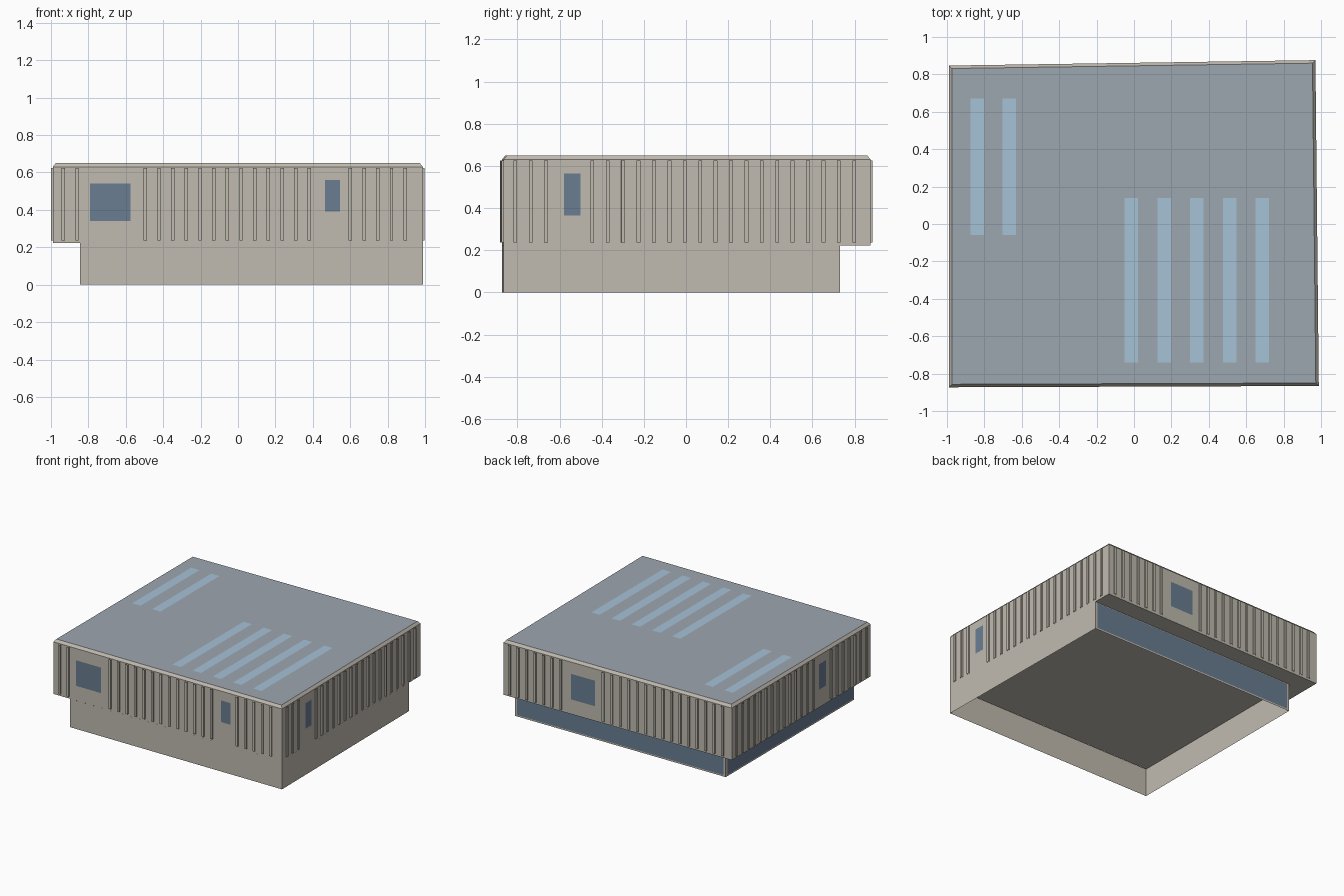
import bpy
import bmesh
from mathutils import Vector

cube = bpy.data.objects.get("Cube")
if cube:
    bpy.data.objects.remove(cube, do_unlink=True)


def material(name, rgb):
    mat = bpy.data.materials.new(name)
    mat.use_nodes = True
    mat.diffuse_color = (*rgb, 1)
    mat.node_tree.nodes["Principled BSDF"].inputs["Base Color"].default_value = (*rgb, 1)
    return mat


taupe = material("taupe_wall", (0.53, 0.495, 0.435))
slate = material("slate_roof", (0.335, 0.385, 0.43))
glass = material("dark_blue_glass", (0.143, 0.207, 0.285))
sky = material("pale_blue_skylight", (0.38, 0.54, 0.68))


def make_object(name, bm, *mats):
    mesh = bpy.data.meshes.new(name)
    bm.to_mesh(mesh)
    bm.free()
    for mat in mats:
        mesh.materials.append(mat)
    obj = bpy.data.objects.new(name, mesh)
    bpy.context.collection.objects.link(obj)
    return obj


def flat_face(bm, outline, z):
    """Horizontal face facing up."""
    return bm.faces.new([bm.verts.new((x, y, z)) for x, y in outline])


def upright_strip(bm, path, z0, z1):
    """Vertical faces along a plan path, facing the right of its direction."""
    low = [bm.verts.new((x, y, z0)) for x, y in path]
    high = [bm.verts.new((x, y, z1)) for x, y in path]
    for i in range(len(path) - 1):
        bm.faces.new((low[i], low[i + 1], high[i + 1], high[i]))


def on_wall(a, b, *spots):
    """Plan points on the wall from a to b, each given as (distance, offset outward)."""
    a, b = Vector(a), Vector(b)
    along = (b - a).normalized()
    out = Vector((along.y, -along.x))
    return [a + along * s + out * d for s, d in spots]


# Plan outlines, counter-clockwise from the front corner at -x
UPPER = [(-0.99, -0.873), (0.988, -0.866), (0.97, 0.876), (-0.99, 0.847)]
LOWER = [(-0.845, -0.873), (0.988, -0.866), (0.972, 0.73), (-0.845, 0.715)]
FLOOR = 0.222

# Lower storey: thin walls, open underneath
bm = bmesh.new()
upright_strip(bm, LOWER + LOWER[:1], 0, FLOOR)
make_object("lower_storey", bm, taupe)

# Overhanging upper storey with bevelled rim and slate roof
bm = bmesh.new()
base = flat_face(bm, UPPER, FLOOR)
grown = bmesh.ops.extrude_face_region(bm, geom=[base], use_keep_orig=True)["geom"]
roof = next(f for f in grown if isinstance(f, bmesh.types.BMFace))
for v in roof.verts:
    v.co.z = 0.63
bmesh.ops.inset_region(bm, faces=[roof], thickness=0.016, use_even_offset=True)
for v in roof.verts:
    v.co.z = 0.65
roof.material_index = 1
bmesh.ops.recalc_face_normals(bm, faces=bm.faces)
make_object("upper_storey", bm, taupe, slate)

# Windows per wall: start, end, bottom, top
WALLS = {
    "front": [(0.2, 0.415, 0.34, 0.54), (1.455, 1.535, 0.39, 0.56)],
    "left": [(0.286, 0.366, 0.365, 0.565)],
    "back": [(0.585, 0.788, 0.34, 0.54)],
    "right": [(1.075, 1.157, 0.365, 0.565)],
}
RIB_STEP, RIB_HALF, RIB_DEPTH = 0.0731, 0.009, 0.01

for i, (side, windows) in enumerate(WALLS.items()):
    a, b = UPPER[i], UPPER[(i + 1) % 4]
    length = (Vector(b) - Vector(a)).length

    # Vertical open-ended ribs, left out around the windows
    bm = bmesh.new()
    s = 0.056
    while s < length - 0.05:
        if not any(w[0] - 0.03 < s < w[1] + 0.03 for w in windows):
            s0, s1 = s - RIB_HALF, s + RIB_HALF
            path = on_wall(a, b, (s0, 0), (s0, RIB_DEPTH), (s1, RIB_DEPTH), (s1, 0))
            upright_strip(bm, path, 0.237, 0.625)
        s += RIB_STEP
    make_object(side + "_ribs", bm, taupe)

    # Window panes
    bm = bmesh.new()
    for s0, s1, z0, z1 in windows:
        upright_strip(bm, on_wall(a, b, (s0, 0.005), (s1, 0.005)), z0, z1)
    make_object(side + "_windows", bm, glass)

# Long glazing under the overhang
for side, i in (("back", 2), ("right", 3)):
    a, b = LOWER[i], LOWER[(i + 1) % 4]
    length = (Vector(b) - Vector(a)).length
    bm = bmesh.new()
    upright_strip(bm, on_wall(a, b, (0.018, 0.002), (length - 0.018, 0.002)), 0.012, 0.215)
    make_object(side + "_glazing", bm, glass)


# Roof skylight strips in two groups
def skylights(name, first, count, step, y0, y1):
    bm = bmesh.new()
    for k in range(count):
        x0, x1 = first + k * step, first + k * step + 0.072
        flat_face(bm, [(x0, y0), (x1, y0), (x1, y1), (x0, y1)], 0.652)
    make_object(name, bm, sky)


skylights("small_skylight_group", -0.875, 2, 0.173, -0.06, 0.67)
skylights("large_skylight_group", -0.05, 5, 0.175, -0.74, 0.14)
